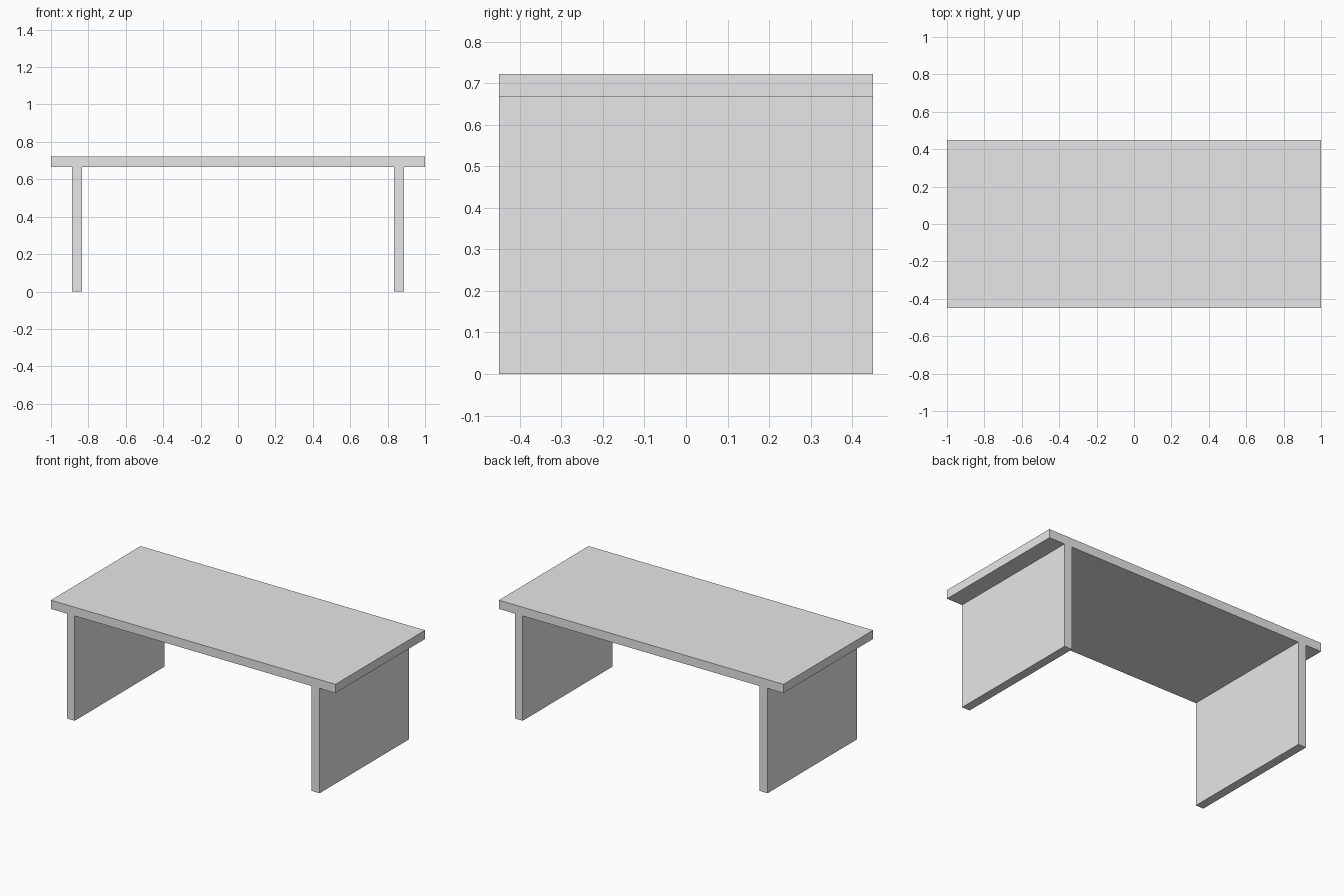
import bpy

cube = bpy.data.objects.get("Cube")
if cube:
    bpy.data.objects.remove(cube, do_unlink=True)

LENGTH, DEPTH, HEIGHT = 2.0, 0.9, 0.722
BOARD = 0.0555       # thickness of every board
LEG_X = 0.861        # centre of each side panel
LEG_HEIGHT = HEIGHT - BOARD

# Plain light grey
grey = bpy.data.materials.new("light_grey")
grey.use_nodes = True
colour = (0.8, 0.8, 0.8, 1)
grey.diffuse_color = colour
grey.node_tree.nodes["Principled BSDF"].inputs["Base Color"].default_value = colour


def board(name, size, centre):
    """Add a flat-faced box of the given size."""
    bpy.ops.mesh.primitive_cube_add(size=1, location=centre)
    obj = bpy.context.object
    obj.name = name
    obj.scale = size
    bpy.ops.object.transform_apply(location=False, rotation=False, scale=True)
    obj.data.materials.append(grey)
    return obj


# Table top
board("table_top", (LENGTH, DEPTH, BOARD), (0, 0, HEIGHT - BOARD / 2))

# Full-depth panel legs
for name, side in (("left_leg_panel", 1), ("right_leg_panel", -1)):
    board(name, (BOARD, DEPTH, LEG_HEIGHT), (side * LEG_X, 0, LEG_HEIGHT / 2))
